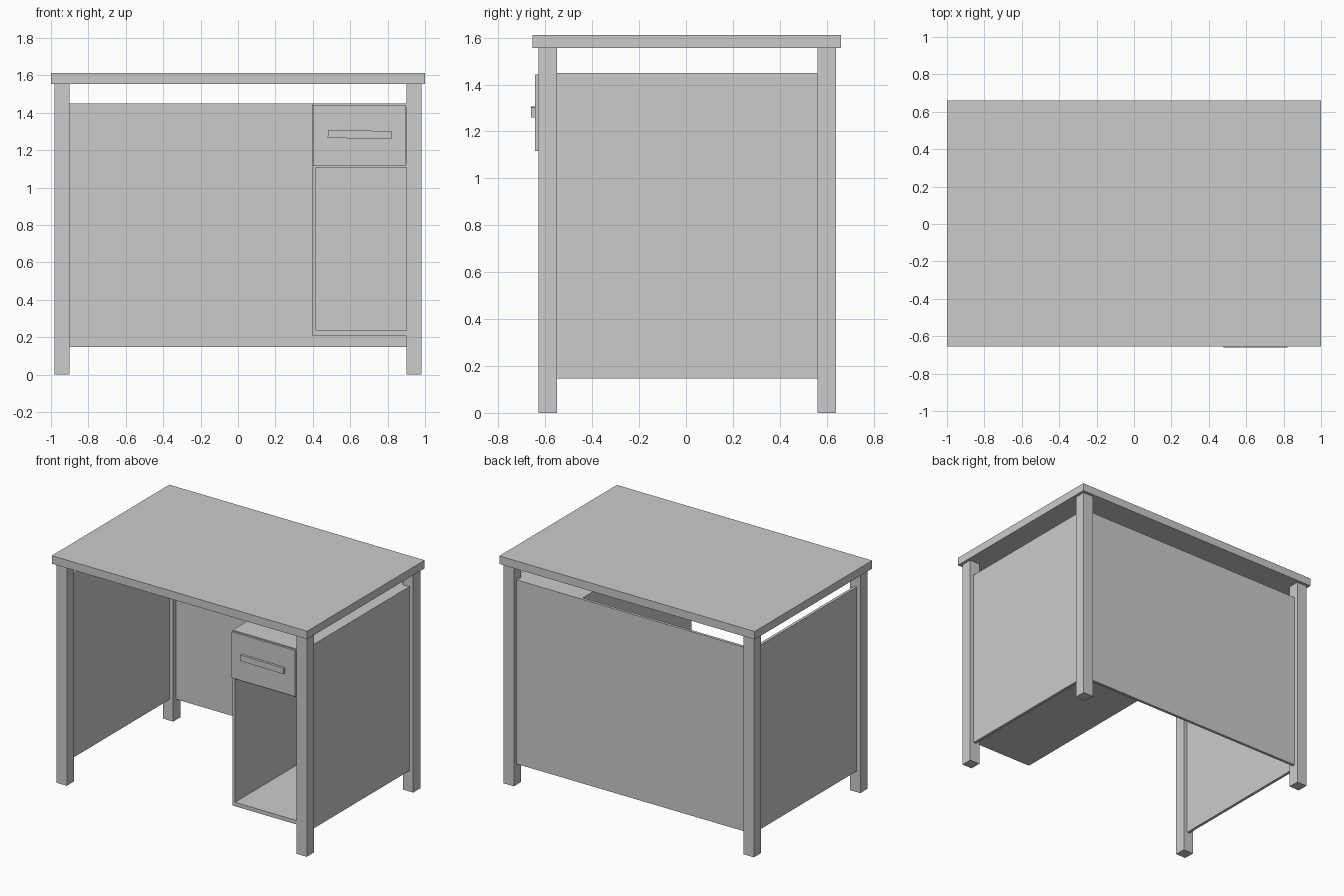
import bpy, math

if "Cube" in bpy.data.objects:
    bpy.data.objects.remove(bpy.data.objects["Cube"])


def box(name, x, y, z):
    """Axis-aligned box from (min, max) ranges."""
    bpy.ops.mesh.primitive_cube_add(
        size=1, location=[(r[0] + r[1]) / 2 for r in (x, y, z)])
    ob = bpy.context.object
    ob.name = name
    ob.scale = [r[1] - r[0] for r in (x, y, z)]
    return ob


# Table top
box("table_top", (-1, 1), (-0.655, 0.66), (1.555, 1.612))

# Legs and side panels, one set per side
for side, s in (("left", -1), ("right", 1)):
    def span(a, b):
        return tuple(sorted((s * a, s * b)))
    box(f"front_leg_{side}", span(0.90, 0.98), (-0.63, -0.55), (0, 1.555))
    box(f"back_leg_{side}", span(0.90, 0.98), (0.56, 0.64), (0, 1.555))
    box(f"side_panel_{side}", span(0.93, 0.95), (-0.56, 0.57), (0.147, 1.45))

# Back panel
box("back_panel", (-0.91, 0.91), (0.59, 0.61), (0.147, 1.45))

# Cabinet carcass, open at the front below the drawer
depth = (-0.629, 0.592)
box("cabinet_side", (0.397, 0.417), depth, (0.207, 1.449))
for name, z in (("cabinet_bottom", (0.207, 0.235)),
                ("cabinet_shelf", (1.107, 1.125)),
                ("cabinet_top", (1.429, 1.449))):
    box(name, (0.416, 0.932), depth, z)

# Drawer front and its slightly tilted handle
box("drawer_front", (0.40, 0.898), (-0.643, -0.625), (1.117, 1.443))
handle = box("drawer_handle", (0.48, 0.82), (-0.66, -0.642), (1.263, 1.305))
handle.rotation_euler.y = math.radians(0.8)
